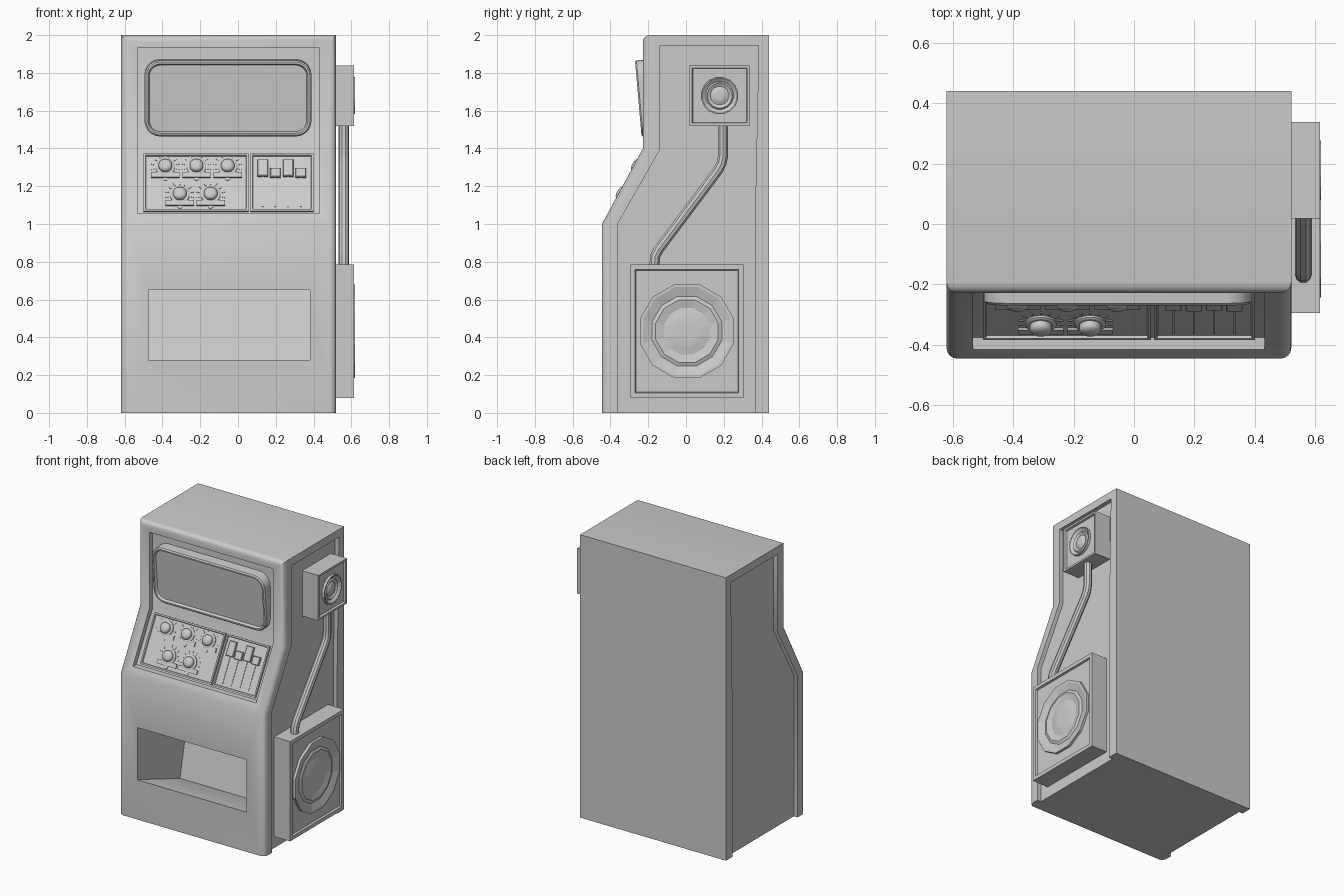
import bpy, bmesh, math
from mathutils import Matrix, Vector

if "Cube" in bpy.data.objects:
    bpy.data.objects.remove(bpy.data.objects["Cube"])


def frame(origin, n, v):
    """Local x/y lie on a surface, local z points along n."""
    n, v = Vector(n).normalized(), Vector(v).normalized()
    m = Matrix((v.cross(n), v, n)).transposed().to_4x4()
    m.translation = origin
    return m


def rect(w, h, r=0.0, seg=5):
    def shape(i):
        a, b, c = w / 2 - i, h / 2 - i, max(r - i, 0.002)
        if r == 0:
            return [(-a, -b), (a, -b), (a, b), (-a, b)]
        pts = []
        for q, (sx, sy) in enumerate([(1, 1), (-1, 1), (-1, -1), (1, -1)]):
            for k in range(seg + 1):
                t = math.pi / 2 * (q + k / seg)
                pts.append((sx * (a - c) + c * math.cos(t), sy * (b - c) + c * math.sin(t)))
        return pts
    return shape


def ngon(r, n):
    return lambda i: [((r - i) * math.cos((k + .5) * math.tau / n),
                       (r - i) * math.sin((k + .5) * math.tau / n)) for k in range(n)]


def loft(name, shape, steps, m, smooth=False):
    """Stack outlines: each step is (inset, height)."""
    bm = bmesh.new()
    rings = [[bm.verts.new(m @ Vector((x, y, h))) for x, y in shape(i)] for i, h in steps]
    for a, b in zip(rings, rings[1:]):
        for k in range(len(a)):
            j = (k + 1) % len(a)
            bm.faces.new((a[k], a[j], b[j], b[k]))
    bm.faces.new(rings[0][::-1])
    bm.faces.new(rings[-1])
    me = bpy.data.meshes.new(name)
    bm.to_mesh(me)
    bm.free()
    ob = bpy.data.objects.new(name, me)
    bpy.context.collection.objects.link(ob)
    if smooth:
        smooth_shade(ob)
    return ob


def activate(ob):
    bpy.ops.object.select_all(action='DESELECT')
    ob.select_set(True)
    bpy.context.view_layer.objects.active = ob


def smooth_shade(ob):
    activate(ob)
    bpy.ops.object.shade_smooth_by_angle(angle=math.radians(30))


def side_prism(name, pts, x0, x1):
    return loft(name, lambda i: pts, [(0, 0), (0, x1 - x0)], frame((x0, 0, 0), (1, 0, 0), (0, 0, 1)))


def cut(ob, cutter):
    mod = ob.modifiers.new("cut", 'BOOLEAN')
    mod.operation, mod.solver, mod.object = 'DIFFERENCE', 'EXACT', cutter
    activate(ob)
    bpy.ops.object.modifier_apply(modifier=mod.name)
    bpy.data.objects.remove(cutter)


# Cabinet with rounded front edges
L, R = -0.62, 0.52
body = side_prism("cabinet", [(-.445, 0), (.44, 0), (.44, 2), (-.228, 2), (-.228, 1.4), (-.445, 1)], L, R)
bm = bmesh.new()
bm.from_mesh(body.data)
edges = []
for e in bm.edges:
    a, b = (v.co for v in e.verts)
    if max(a.y, b.y) < -.2 and (abs(a.x - b.x) < .01 or min(a.z, b.z) > 1.9):
        edges.append(e)
bmesh.ops.bevel(bm, geom=edges, offset=.035, segments=4, profile=.5, affect='EDGES')
bm.to_mesh(body.data)
bm.free()

# Sunken side panels, front recess and tray opening
side = [(-.362, -.1), (.365, -.1), (.365, 1), (.385, 1.945), (-.137, 1.945), (-.137, 1.395), (-.362, 1)]
cut(body, side_prism("side_cutter", side, R - .03, R + .1))
cut(body, side_prism("side_cutter", side, L - .1, L + .03))
cut(body, side_prism("front_cutter", [(-.6, 1.055), (-.375, 1.055), (-.195, 1.382), (-.195, 1.932), (-.6, 1.932)],
                     -.532, .432))
cut(body, side_prism("tray_cutter", [(-.6, .28), (-.44, .28), (.03, .11), (.15, .65), (-.6, .65)], -.475, .38))
smooth_shade(body)

# Screen with tilted rounded bezel
loft("screen", rect(.885, .405, .085),
     [(0, -.01), (0, .064), (.008, .072), (.018, .072), (.026, .055)],
     frame((-.053, -.181, 1.67), (0, -1, -.087), (0, -.087, 1)), True)

# Control panels on the slope
slope_v = Vector((0, .217, .4)).normalized()
slope_n = Vector((0, -slope_v.z, slope_v.y))


def on_slope(x, z, lift=0.0):
    return frame(Vector((x, -.295 + (z - 1.2) * .55, z)) + slope_n * lift, slope_n, slope_v)


for name, x0, x1 in (("knob_panel", -.5, .056), ("slider_panel", .066, .4)):
    loft(name, rect(x1 - x0, .345), [(0, -.01), (0, .015), (.01, .015), (.013, .006)],
         on_slope((x0 + x1) / 2, 1.214))

# Knobs with dial plates and ticks
knobs = [(-.385, 1.298), (-.22, 1.298), (-.055, 1.298), (-.308, 1.15), (-.145, 1.15)]
for x, z in knobs:
    loft("dial_plate", rect(.15, .03), [(0, 0), (0, .01)], on_slope(x, z - .043, .004))
    loft("dial_base", ngon(.052, 20), [(0, 0), (0, .008), (.006, .012)], on_slope(x, z, .004), True)
    loft("knob", ngon(.036, 16), [(0, 0), (0, .026), (.003, .032), (.012, .038), (.025, .041)],
         on_slope(x, z, .006), True)
    for k in range(9):
        m = on_slope(x, z, .004) @ Matrix.Rotation(math.radians(-10 + 25 * k), 4, 'Z') \
            @ Matrix.Translation((.069, 0, 0))
        loft("dial_tick", rect(.016, .006), [(0, 0), (0, .005)], m)
    loft("dial_marker", ngon(.012, 10), [(0, 0), (0, .006)], on_slope(x, z - .062, .004))

# Sliders
for k in range(4):
    x = .131 + .067 * k
    zc, h = ((1.29, .1), (1.265, .055))[k % 2]
    loft("slider_slot", rect(.007, .2), [(0, 0), (0, .005)], on_slope(x, 1.175, .004))
    loft("slider_cap", rect(.055, h), [(0, 0), (0, .014), (.003, .017)], on_slope(x, zc, .004))

# Side speakers: boxes with concentric cones
for name, y, z, w, h, r, n in (("lower_speaker", .005, .4325, .6, .705, .257, 12),
                               ("upper_speaker", .178, 1.68, .32, .32, .1, 16)):
    k = r / .257
    loft(name + "_box", rect(w, h), [(0, 0), (0, .127), (.02 * k + .006, .127), (.02 * k + .01, .113)],
         frame((.488, y, z), (1, 0, 0), (0, 0, 1)))
    rings = [(0, .027), (.016, .027), (.066, .012), (.086, .02), (.13, .01), (.175, .018), (.2, .02)]
    loft(name + "_cone", ngon(r, n), [(0, 0)] + [(i * k, d) for i, d in rings],
         frame((.592, y, z), (1, 0, 0), (0, 0, 1)))

# Pipe joining the speakers
cu = bpy.data.curves.new("speaker_pipe", 'CURVE')
cu.dimensions, cu.bevel_depth, cu.bevel_resolution = '3D', .028, 3
path = [(.196, 1.54), (.196, 1.36), (.188, 1.32), (.17, 1.285), (-.145, .865), (-.163, .83), (-.168, .77)]
sp = cu.splines.new('POLY')
sp.points.add(len(path) - 1)
for p, (y, z) in zip(sp.points, path):
    p.co = (.56, y, z, 1)
pipe = bpy.data.objects.new("speaker_pipe", cu)
bpy.context.collection.objects.link(pipe)
activate(pipe)
bpy.ops.object.convert(target='MESH')
smooth_shade(bpy.context.view_layer.objects.active)
